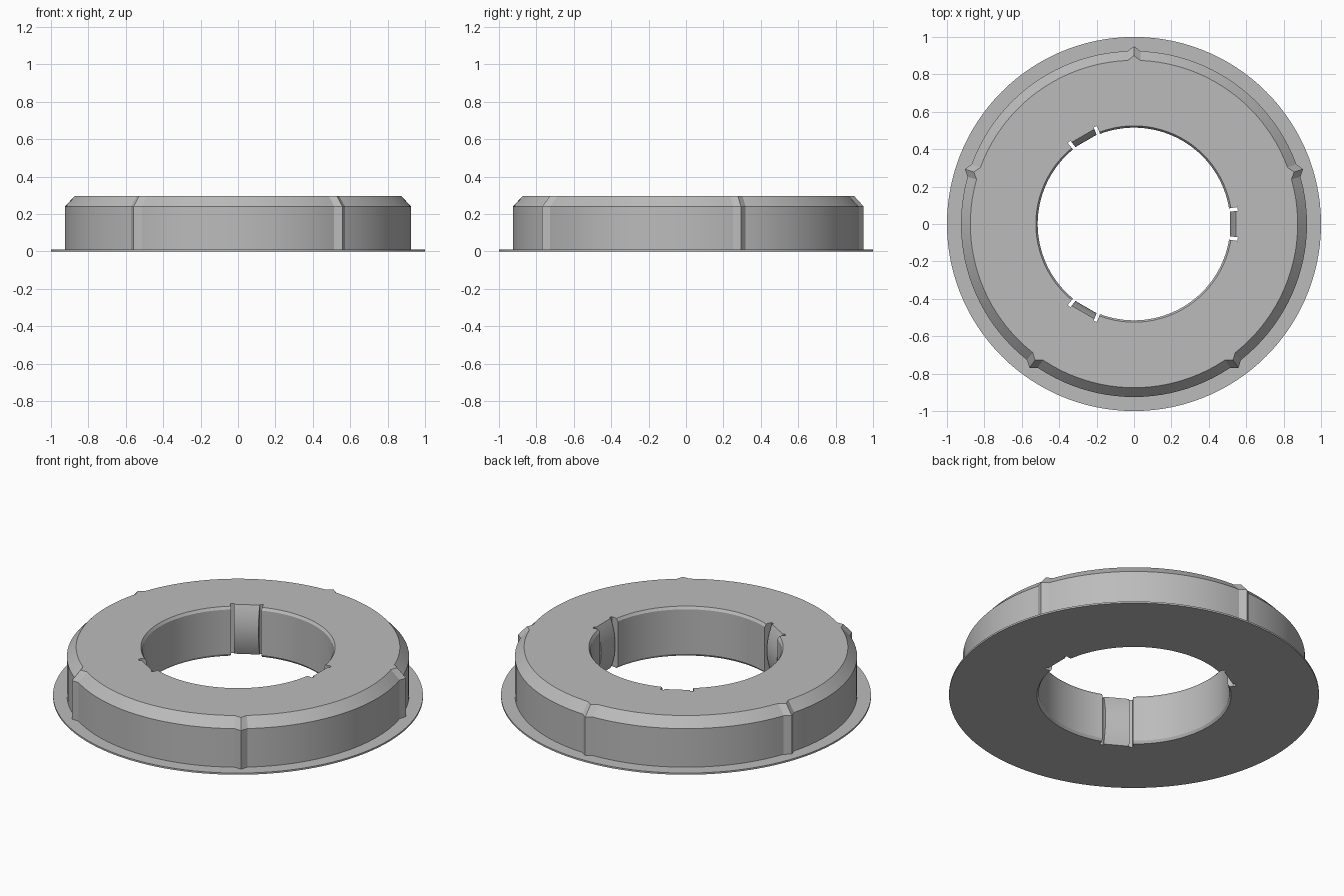
import bpy, bmesh
from math import cos, sin, radians

cube = bpy.data.objects.get("Cube")
if cube:
    bpy.data.objects.remove(cube, do_unlink=True)

TOP = 0.295
RIDGES = [18 + 72 * k for k in range(5)]
CLIPS = [0, 120, 240]
SLOT_IN, SLOT_OUT = 7.3, 9.3      # angular limits of the slots beside each clip
RIDGE_HALF, RIDGE_HEIGHT = 2.2, 0.025


def gap(a, centres):
    """Signed angle from a to the nearest centre."""
    return min(((a - c + 180) % 360 - 180 for c in centres), key=abs)


# Outer side: (radius, height, follows the ridges)
OUTER = [(1, 0, 0), (1, 0.01, 0), (0.925, 0.01, 1), (0.925, 0.24, 1), (0.875, TOP, 1)]
# Bore, from the top down, with a small bevel at both rims
HEIGHTS = [TOP, 0.28, 0.25, 0.215, 0.18, 0.148, 0.115, 0.08, 0.045, 0.015, 0]


def bore_radius(a, side, z):
    g = gap(a, CLIPS)
    probe = abs(gap(a + side * 0.01, CLIPS))
    if probe < SLOT_IN:            # clip face bulging towards the axis
        bulge = 1 - ((z - TOP / 2) / (TOP / 2)) ** 2
        return (0.545 - 0.032 * bulge) / cos(radians(g))
    if probe < SLOT_OUT:
        return 0.56
    return 0.525 if z in (0, TOP) else 0.515


# Column angles; slot edges get two columns so that the walls are square
edges = [(c + s * e) % 360 for c in CLIPS for s in (-1, 1) for e in (SLOT_IN, SLOT_OUT)]
plain = set(range(0, 360, 3))
plain |= {(r + s * RIDGE_HALF) % 360 for r in RIDGES for s in (-1, 1)}
columns = sorted([(a, 1) for a in plain] + [(a, s) for a in edges for s in (-1, 1)])

bm = bmesh.new()
rings = []
for a, side in columns:
    rise = RIDGE_HEIGHT * max(0, 1 - abs(gap(a, RIDGES)) / RIDGE_HALF)
    section = [(r + rise * k, z) for r, z, k in OUTER]
    section += [(bore_radius(a, side, z), z) for z in HEIGHTS]
    t = radians(a)
    rings.append([bm.verts.new((r * cos(t), r * sin(t), z)) for r, z in section])

for p, q in zip(rings, rings[1:] + rings[:1]):
    for i in range(len(p)):
        j = (i + 1) % len(p)
        bm.faces.new((p[i], q[i], q[j], p[j]))
bmesh.ops.remove_doubles(bm, verts=bm.verts, dist=1e-5)
slivers = [f for f in bm.faces if f.calc_area() < 1e-8]
bmesh.ops.delete(bm, geom=slivers, context='FACES_ONLY')
bmesh.ops.recalc_face_normals(bm, faces=bm.faces)

mesh = bpy.data.meshes.new("flanged_ring")
bm.to_mesh(mesh)
bm.free()
ring = bpy.data.objects.new("flanged_ring", mesh)
bpy.context.collection.objects.link(ring)

# Single plain grey
grey = bpy.data.materials.new("plain grey")
grey.use_nodes = True
grey.diffuse_color = (0.5, 0.5, 0.5, 1)
grey.node_tree.nodes["Principled BSDF"].inputs["Base Color"].default_value = (0.5, 0.5, 0.5, 1)
mesh.materials.append(grey)

bpy.ops.object.select_all(action='DESELECT')
ring.select_set(True)
bpy.context.view_layer.objects.active = ring
bpy.ops.object.shade_smooth_by_angle(angle=radians(20))
